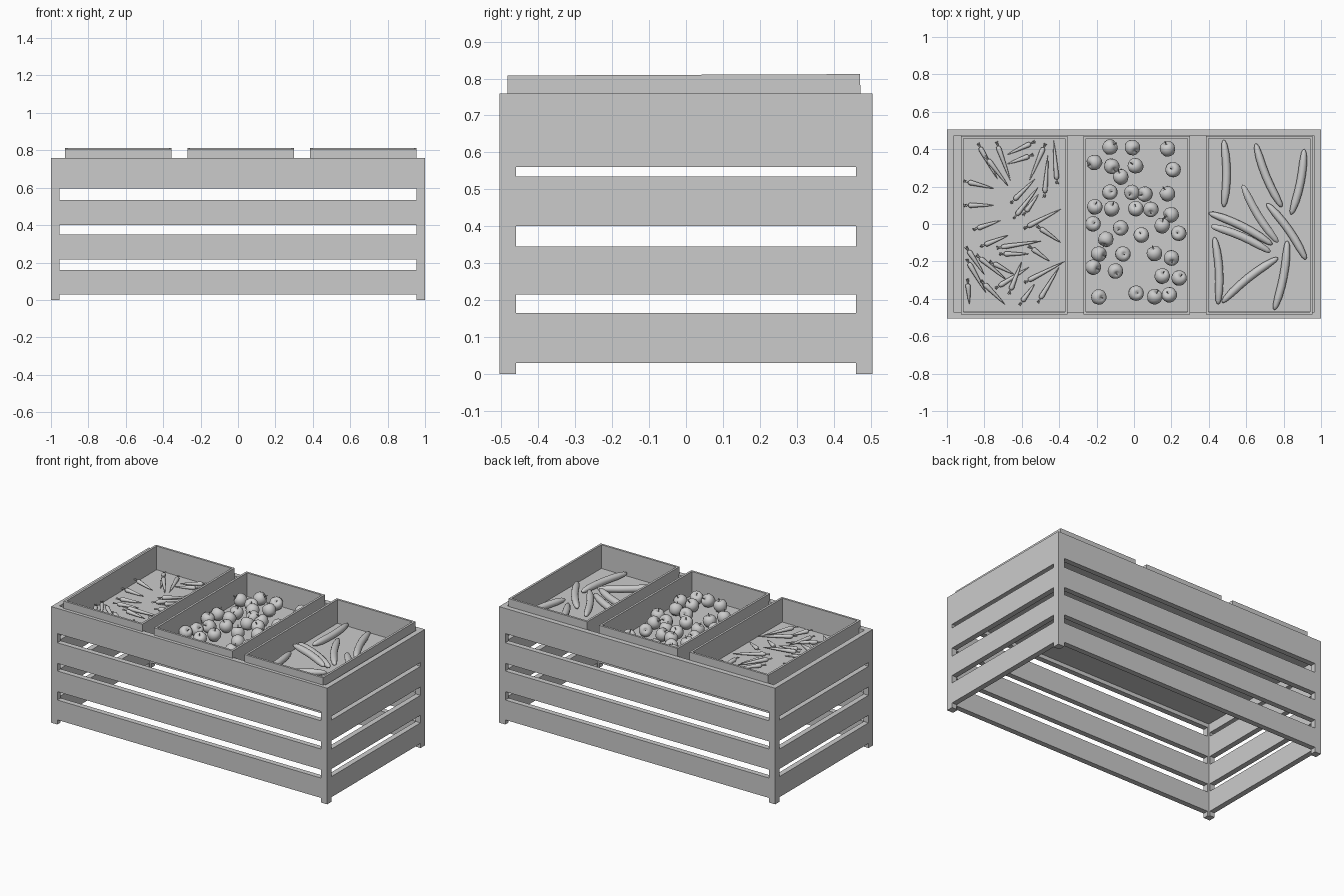
import bpy, bmesh, math, random
from mathutils import Vector, Matrix

random.seed(4)
cube = bpy.data.objects.get("Cube")
if cube:
    bpy.data.objects.remove(cube, do_unlink=True)

grey = bpy.data.materials.new("plain_grey")
grey.use_nodes = True
colour = (0.6, 0.6, 0.6, 1)
grey.diffuse_color = colour
grey.node_tree.nodes["Principled BSDF"].inputs["Base Color"].default_value = colour

PANEL_TOP = 0.64
FLOOR = 0.655


def finish(name, bm, smooth=False):
    """Turn a bmesh into a linked object."""
    bmesh.ops.remove_doubles(bm, verts=bm.verts, dist=0.0002)
    bmesh.ops.recalc_face_normals(bm, faces=bm.faces)
    mesh = bpy.data.meshes.new(name)
    bm.to_mesh(mesh)
    bm.free()
    mesh.materials.append(grey)
    obj = bpy.data.objects.new(name, mesh)
    bpy.context.collection.objects.link(obj)
    if smooth:
        bpy.ops.object.select_all(action='DESELECT')
        obj.select_set(True)
        bpy.context.view_layer.objects.active = obj
        bpy.ops.object.shade_smooth_by_angle(angle=math.radians(50))
    return obj


def add_box(bm, low, high):
    low, high = Vector(low), Vector(high)
    matrix = Matrix.Translation((low + high) / 2) @ Matrix.Diagonal((*(high - low), 1))
    bmesh.ops.create_cube(bm, size=1, matrix=matrix)


def sweep(bm, points, radii, axis, sides):
    """Skin rings of the given radii, all facing along one axis."""
    side = axis.orthogonal().normalized()
    up = axis.cross(side).normalized()
    rings = []
    for point, radius in zip(points, radii):
        turns = [math.tau * i / sides for i in range(sides)]
        rings.append([bm.verts.new(point + max(radius, 0.00005) * (side * math.cos(t) + up * math.sin(t)))
                      for t in turns])
    for a, b in zip(rings, rings[1:]):
        for i in range(sides):
            j = (i + 1) % sides
            bm.faces.new((a[i], a[j], b[j], b[i]))
    bm.faces.new(rings[0][::-1])
    bm.faces.new(rings[-1])


# Slatted walls: a grid of cells with the slots and foot gap left out
THICK = 0.035


def wall(name, half, slot_half, slots, place):
    cols = [-half, -slot_half, slot_half, half]
    rows = [0, 0.03, *slots, 0.76]
    bm = bmesh.new()
    for j in range(len(rows) - 1):
        for i in range(3):
            if i == 1 and j % 2 == 0:
                continue
            corners = [(i, j), (i + 1, j), (i + 1, j + 1), (i, j + 1)]
            bm.faces.new([bm.verts.new(place(cols[a], rows[b])) for a, b in corners])
    obj = finish(name, bm)
    solid = obj.modifiers.new("board_thickness", 'SOLIDIFY')
    solid.thickness = THICK
    solid.offset = 0


LONG_SLOTS = (0.16, 0.215, 0.35, 0.40, 0.535, 0.595)
SHORT_SLOTS = (0.165, 0.215, 0.345, 0.40, 0.535, 0.56)
y_mid = 0.505 - THICK / 2
x_mid = 1 - THICK / 2
for label, s in (("front", -1), ("back", 1)):
    wall(label + "_wall", 1, 0.955, LONG_SLOTS, lambda u, z: (u, s * y_mid, z))
for label, s in (("right", -1), ("left", 1)):
    wall(label + "_wall", 0.505 - THICK, 0.46, SHORT_SLOTS, lambda u, z: (s * x_mid, u, z))

# Panel that carries the trays
bm = bmesh.new()
add_box(bm, (THICK - 1, THICK - 0.505, PANEL_TOP - 0.02), (1 - THICK, 0.505 - THICK, PANEL_TOP))
finish("support_panel", bm)

# Three open trays, tipped very slightly forward
for label, left in (("right", -0.925), ("middle", -0.27), ("left", 0.385)):
    right, front, back, top, t = left + 0.57, -0.48, 0.475, 0.81, 0.014
    bm = bmesh.new()
    outer = [(left, front), (right, front), (right, back), (left, back)]
    inner = [(left + t, front + t), (right - t, front + t), (right - t, back - t), (left + t, back - t)]
    loops = [[bm.verts.new((x, y, z)) for x, y in ring]
             for ring, z in ((outer, PANEL_TOP), (outer, top), (inner, top), (inner, FLOOR))]
    for a, b in zip(loops, loops[1:]):
        for i in range(4):
            j = (i + 1) % 4
            bm.faces.new((a[i], a[j], b[j], b[i]))
    bm.faces.new(loops[0][::-1])
    bm.faces.new(loops[-1])
    tray = finish(label + "_tray", bm)
    tray.rotation_euler.x = 0.004


def flat(x, y, z):
    return Vector((x / 100, y / 100, z))


# Carrots: crown x, y then tip x, y, in hundredths
CARROTS = [
    (-53, 44, -68, 37), (-54, 37, -68, 32), (-84, 44, -73, 24), (-74, 45, -66, 23),
    (-47, 44, -56, 23), (-41, 20, -43, 45), (-48, 13, -46, 37), (-80, 37, -67, 20),
    (-91, 23, -75, 19), (-91, 10, -75, 10), (-65, 2, -51, 20), (-66, 11, -53, 24),
    (-59, 5, -51, 16), (-86, -3, -71, 2), (-60, -3, -39, 8), (-52, -1, -39, -10),
    (-82, -12, -67, -6), (-75, -13, -49, -9), (-72, -16, -56, -16), (-56, -12, -45, -20),
    (-90, -12, -80, -27), (-90, -18, -79, -37), (-89, -30, -88, -43), (-85, -16, -68, -30),
    (-82, -30, -69, -43), (-75, -35, -56, -23), (-61, -43, -53, -32), (-52, -43, -40, -23),
    (-60, -32, -37, -20), (-77, -20, -64, -27), (-67, -38, -60, -20)]
bm = bmesh.new()
for x, y, tip_x, tip_y in CARROTS:
    lift = random.uniform(0, 0.02)
    crown = flat(x, y, FLOOR + 0.013 + lift)
    tip = flat(tip_x, tip_y, FLOOR + 0.004 + lift / 2)
    axis = (tip - crown).normalized()
    steps = (0.15, 0.17, 0.23, 0.45, 0.75, 0.92, 1)
    sweep(bm, [crown.lerp(tip, s) for s in steps], (0.004, 0.011, 0.014, 0.011, 0.007, 0.003, 0), axis, 10)
    # Trimmed leaf stalks
    for spread in (-0.25, 0, 0.25):
        stalk = Matrix.Rotation(spread, 3, 'Z') @ axis
        base = crown.lerp(tip, 0.17)
        sweep(bm, [base, base - stalk * 0.03], (0.003, 0.002), stalk, 5)
finish("carrots", bm, True)

# Apples: centres in hundredths
APPLES = [
    (-13, 41), (-1, 41), (18, 40), (-21, 33), (-12, 31), (1, 31), (21, 29), (-7, 25),
    (-13, 17), (-1, 17), (6, 16), (18, 16), (-21, 9), (-12, 8), (1, 8), (9, 8), (20, 5),
    (-22, 0), (15, -1), (-7, -2), (4, -6), (24, -5), (-15, -8), (-19, -16), (-6, -16),
    (11, -16), (20, -18), (-22, -23), (-10, -25), (15, -28), (24, -29), (-19, -39),
    (1, -37), (11, -39), (19, -38)]
HEIGHTS = (-0.033, -0.037, -0.029, -0.008, 0.012, 0.029, 0.036, 0.034, 0.027)
GIRTHS = (0, 0.013, 0.029, 0.040, 0.041, 0.033, 0.020, 0.010, 0)
bm = bmesh.new()
for x, y in APPLES:
    centre = flat(x, y, FLOOR + 0.039)
    heading = random.uniform(0, math.tau)
    tilt = random.uniform(0.2, 1.2)
    axis = Vector((math.cos(heading) * math.sin(tilt), math.sin(heading) * math.sin(tilt), math.cos(tilt)))
    sweep(bm, [centre + axis * h for h in HEIGHTS], GIRTHS, axis, 18)
    sweep(bm, [centre + axis * 0.026, centre + axis * 0.05], (0.002, 0.003), axis, 6)
finish("apples", bm, True)

# Cucumbers: both ends in hundredths, with a gentle bow
CUCUMBERS = [
    (48, 45, 48, 9), (65, 43, 79, 9), (91, 40, 84, 5), (58, 21, 77, -10), (40, 6, 74, -11),
    (41, -1, 73, -15), (71, 11, 92, -19), (43, -7, 45, -43), (47, -42, 77, -18), (82, -9, 75, -46)]
bm = bmesh.new()
for n, (x, y, end_x, end_y) in enumerate(CUCUMBERS):
    lift = 0.02 if 3 <= n <= 6 and n % 2 else 0
    start, end = (flat(a, b, FLOOR + 0.022 + lift) for a, b in ((x, y), (end_x, end_y)))
    axis = (end - start).normalized()
    bow = axis.cross(Vector((0, 0, 1))) * random.choice((-0.015, 0.015))
    steps = (0, 0.015, 0.06, 0.2, 0.35, 0.5, 0.65, 0.8, 0.94, 0.985, 1)
    points = [start.lerp(end, s) + bow * math.sin(math.pi * s) for s in steps]
    radii = [0.022 * (1 - abs(2 * s - 1) ** 5) ** 0.5 for s in steps]
    sweep(bm, points, radii, axis, 14)
finish("cucumbers", bm, True)
